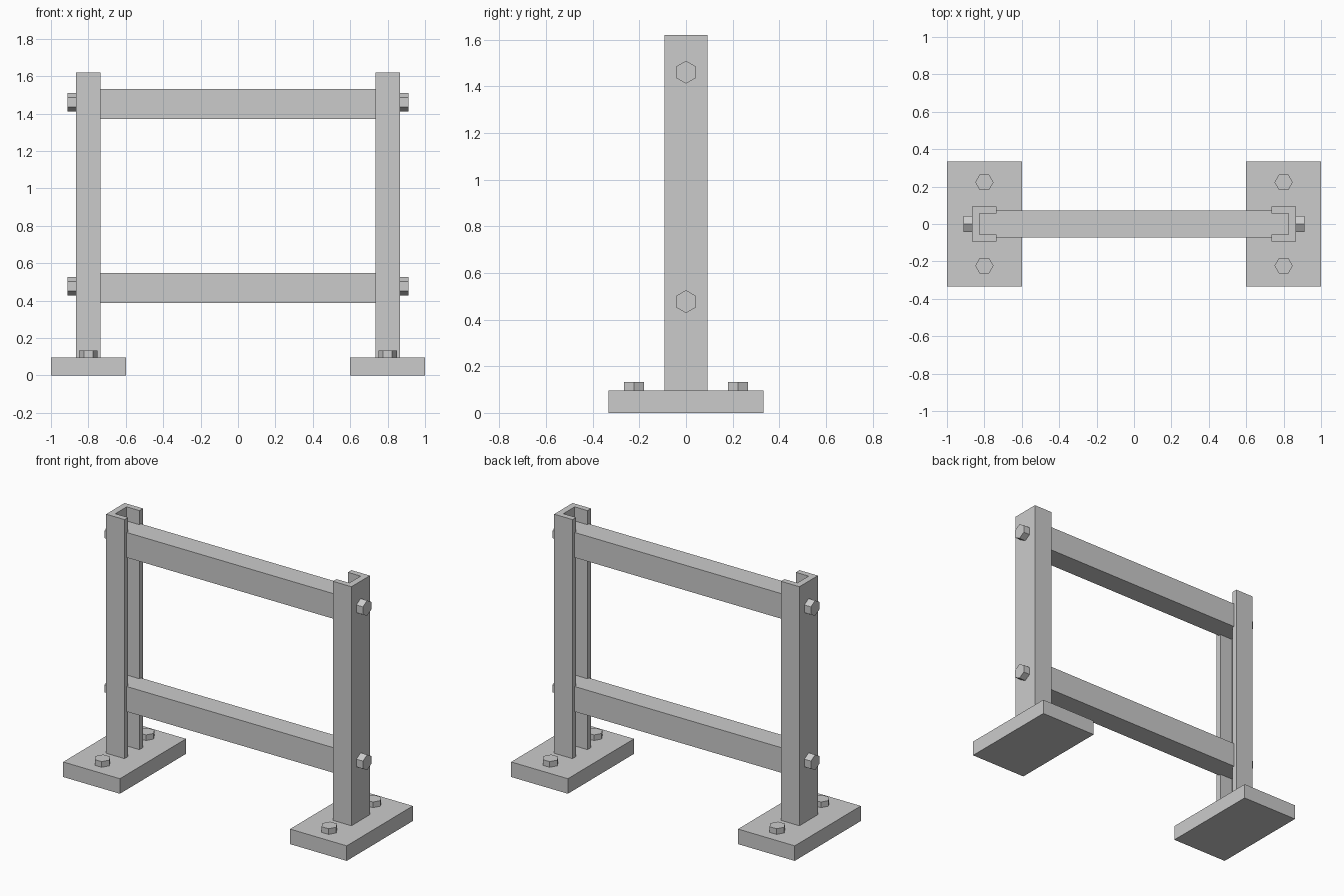
import bpy, bmesh, math
from mathutils import Matrix

cube = bpy.data.objects.get("Cube")
if cube:
    bpy.data.objects.remove(cube, do_unlink=True)

# One plain steel colour
steel = bpy.data.materials.new("grey_steel")
steel.use_nodes = True
GREY = (0.6, 0.6, 0.6, 1.0)
steel.diffuse_color = GREY
steel.node_tree.nodes["Principled BSDF"].inputs["Base Color"].default_value = GREY


def finish(name, bm):
    bmesh.ops.recalc_face_normals(bm, faces=bm.faces)
    mesh = bpy.data.meshes.new(name)
    bm.to_mesh(mesh)
    bm.free()
    mesh.materials.append(steel)
    obj = bpy.data.objects.new(name, mesh)
    bpy.context.collection.objects.link(obj)
    return obj


def box(name, center, size):
    bm = bmesh.new()
    bmesh.ops.create_cube(bm, size=1, matrix=Matrix.Translation(center) @ Matrix.Diagonal((*size, 1)))
    return finish(name, bm)


def prism(name, outline, z0, z1):
    bm = bmesh.new()
    face = bm.faces.new([bm.verts.new((x, y, z0)) for x, y in outline])
    top = bmesh.ops.extrude_face_region(bm, geom=[face])
    verts = [v for v in top["geom"] if isinstance(v, bmesh.types.BMVert)]
    bmesh.ops.translate(bm, verts=verts, vec=(0, 0, z1 - z0))
    return finish(name, bm)


def hex_bolt(name, center, depth, rotation):
    bm = bmesh.new()
    bmesh.ops.create_cone(bm, cap_ends=True, segments=6, radius1=0.049, radius2=0.049,
                          depth=depth, matrix=Matrix.Translation(center) @ rotation)
    # Point one corner along local x whatever the starting angle
    return finish(name, bm)


PLATE_TOP = 0.096
POST_TOP = 1.62
flat_turn = Matrix.Rotation(math.radians(90), 4, 'Z')   # corners along x
side_turn = Matrix.Rotation(math.radians(90), 4, 'Y') @ flat_turn  # corners along z

for side, s in (("left", 1), ("right", -1)):
    # Foot plate with two anchor bolts
    box(f"{side}_foot_plate", (s * 0.8, 0, PLATE_TOP / 2), (0.4, 0.666, PLATE_TOP))
    for end, y in (("front", -0.223), ("back", 0.223)):
        hex_bolt(f"{side}_{end}_anchor_bolt", (s * 0.8, y, 0.109), 0.046, flat_turn)

    # Channel post, open toward the middle
    half = [(0.735, 0.057), (0.735, 0.093), (0.865, 0.093)]
    inner = [(0.825, 0.057)]
    outline = half + [(x, -y) for x, y in reversed(half)] + [(x, -y) for x, y in inner] + inner
    prism(f"{side}_channel_post", [(s * x, y) for x, y in outline], PLATE_TOP, POST_TOP)

    # Bolts through the post web
    for level, z in (("lower", 0.477), ("upper", 1.46)):
        hex_bolt(f"{side}_{level}_rail_bolt", (s * 0.886, 0, z), 0.05, side_turn)

# Rails seated in the channels
for level, z in (("lower", 0.468), ("upper", 1.45)):
    box(f"{level}_rail", (0, 0, z), (1.65, 0.144, 0.16))
